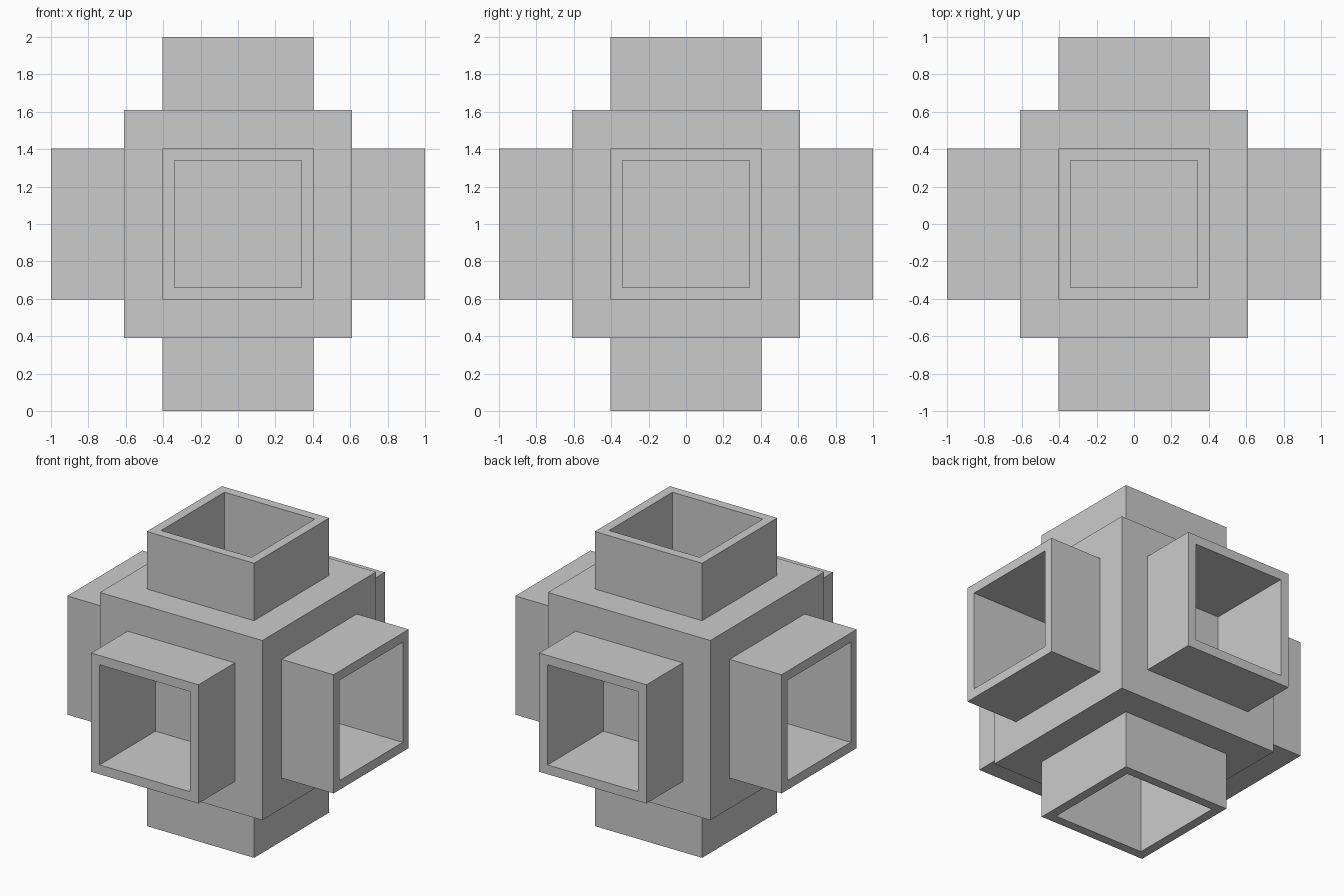
import bpy
import bmesh
from mathutils import Matrix

if "Cube" in bpy.data.objects:
    bpy.data.objects.remove(bpy.data.objects["Cube"])

CORE = 0.61      # half size of the central block
OUTER = 0.403    # half width of each socket
INNER = 0.34     # half width of each socket opening
REACH = 1.0      # distance from centre to socket rim
FLOOR = 0.40     # distance from centre to socket floor

bm = bmesh.new()

# central block
bmesh.ops.create_cube(bm, size=2 * CORE, matrix=Matrix.Translation((0, 0, 1)))
bm.normal_update()
faces = list(bm.faces)


def step(thickness, depth):
    """Inset all six sockets, then push them along their normals."""
    bmesh.ops.inset_individual(bm, faces=faces, thickness=thickness,
                               depth=depth, use_even_offset=True)
    bm.normal_update()


# square sockets: footprint, raised collar, rim, recessed opening
step(CORE - OUTER, 0)
step(0, REACH - CORE)
step(OUTER - INNER, 0)
step(0, FLOOR - REACH)

mesh = bpy.data.meshes.new("six_way_connector")
bm.to_mesh(mesh)
bm.free()
connector = bpy.data.objects.new("six_way_connector", mesh)
bpy.context.collection.objects.link(connector)
